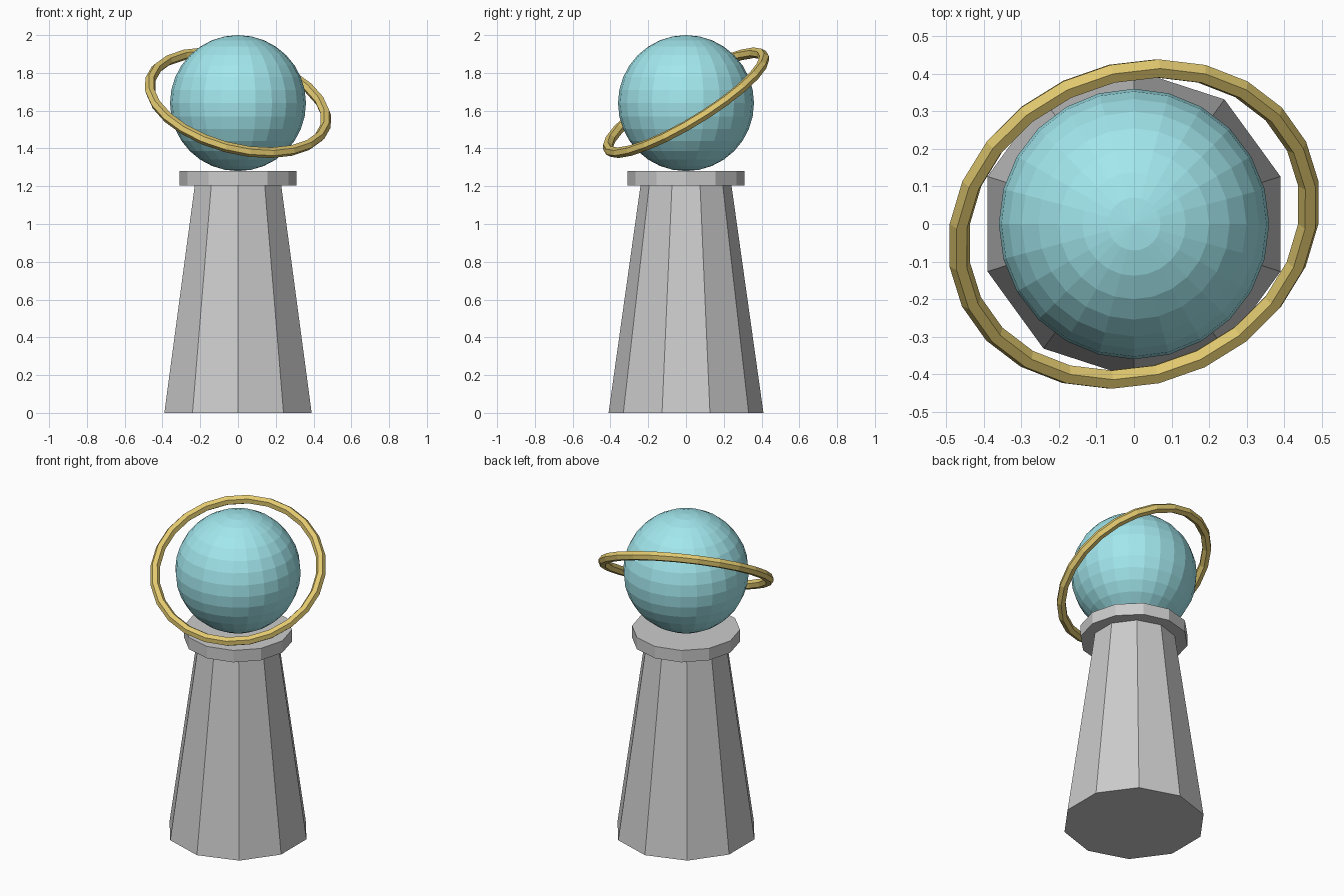
import bpy

if "Cube" in bpy.data.objects:
    bpy.data.objects.remove(bpy.data.objects["Cube"])


def colour(obj, name, rgb):
    mat = bpy.data.materials.new(name)
    mat.diffuse_color = (*rgb, 1)
    mat.use_nodes = True
    mat.node_tree.nodes["Principled BSDF"].inputs["Base Color"].default_value = mat.diffuse_color
    obj.data.materials.append(mat)


# Tapered ten-sided pillar
bpy.ops.mesh.primitive_cone_add(vertices=10, radius1=0.41, radius2=0.24,
                                depth=1.21, location=(0, 0, 0.605))
bpy.context.object.name = "pillar"

# Flat cap under the globe
bpy.ops.mesh.primitive_cylinder_add(vertices=12, radius=0.31, depth=0.075,
                                    location=(0, 0, 1.2425))
bpy.context.object.name = "cap"

# Faceted globe
bpy.ops.mesh.primitive_uv_sphere_add(segments=24, ring_count=16, radius=0.36,
                                     location=(0, 0, 1.64))
globe = bpy.context.object
globe.name = "globe"
colour(globe, "pale_cyan", (0.36, 0.80, 0.85))

# Tilted ring around the globe
bpy.ops.mesh.primitive_torus_add(major_segments=24, minor_segments=6,
                                 major_radius=0.48, minor_radius=0.028,
                                 location=(0, 0, 1.642), rotation=(0.53, 0.26, 0))
ring = bpy.context.object
ring.name = "orbit_ring"
colour(ring, "gold", (0.75, 0.58, 0.16))
